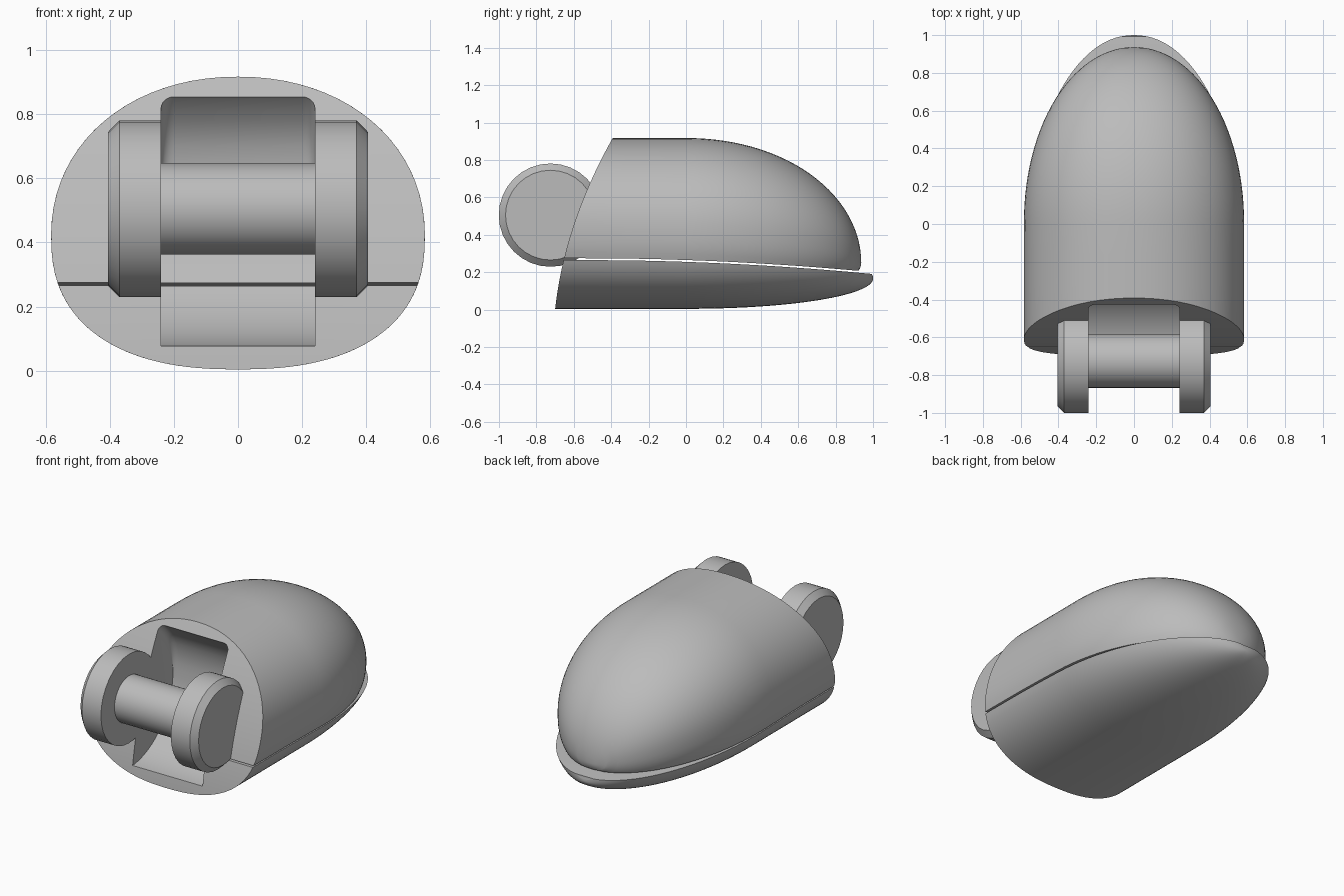
import bpy, bmesh, math

if "Cube" in bpy.data.objects:
    bpy.data.objects.remove(bpy.data.objects["Cube"])

grey = bpy.data.materials.new("plain_grey")
grey.diffuse_color = (0.5, 0.5, 0.5, 1)
grey.use_nodes = True
grey.node_tree.nodes["Principled BSDF"].inputs["Base Color"].default_value = grey.diffuse_color
AY, AZ = -0.725, 0.505            # hinge axis


def add_object(name, bm):
    bmesh.ops.remove_doubles(bm, verts=bm.verts, dist=1e-4)
    bmesh.ops.recalc_face_normals(bm, faces=bm.faces)
    mesh = bpy.data.meshes.new(name)
    bm.to_mesh(mesh)
    bm.free()
    mesh.materials.append(grey)
    ob = bpy.data.objects.new(name, mesh)
    bpy.context.collection.objects.link(ob)
    return ob


def smooth(ob, deg=30):
    bpy.ops.object.select_all(action='DESELECT')
    ob.select_set(True)
    bpy.context.view_layer.objects.active = ob
    bpy.ops.object.shade_smooth_by_angle(angle=math.radians(deg))


def loft(name, rings, strip_start=False):
    bm = bmesh.new()
    rows = [[bm.verts.new(p) for p in r] for r in rings]
    n = len(rows[0])
    for a, b in zip(rows, rows[1:]):
        for i in range(n):
            j = (i + 1) % n
            bm.faces.new((a[i], a[j], b[j], b[i]))
    if strip_start:               # curved front closed by horizontal strips
        r = rows[0]
        for i in range(n // 2):
            f = [r[i], r[i + 1], r[n - 2 - i], r[n - 1 - i]]
            if f[1] is f[2]:
                f.pop(2)
            bm.faces.new(f)
    else:
        bm.faces.new(rows[0])
        bm.faces.new(rows[-1])
    return add_object(name, bm)


def front(z):
    return -0.70 + 0.109 * z + 0.2475 * z * z


def seam(y):
    return 0.26 - 0.035 * y - 0.03 * y * y


def shell(name, upper):
    tip = 0.937 if upper else 1.0
    tip_z = 0.25 if upper else 0.165
    N, rings = 49, []
    ys = [None, -0.32, -0.16] + [tip * math.sin(math.pi / 2 * k / 28) for k in range(29)]
    for y in ys:
        yy = -0.66 if y is None else y
        f = math.sqrt(max(0, 1 - (max(yy, 0) / tip) ** 2.05))
        w = 0.583 * f
        zc = tip_z + (0.42 - tip_z) * f
        zt = tip_z + (0.917 - tip_z) * f
        zb = tip_z + (0.004 - tip_z) * f
        s = seam(yy) + (0.005 if upper else -0.005)
        r = min(1, max(0, (zc - s) / max(zc - zb, 1e-6)))
        t0 = math.asin(r ** 1.2)
        a, b = (-t0, math.pi + t0) if upper else (math.pi + t0, 2 * math.pi - t0)
        ring = []
        for i in range(N):
            t = a + (b - a) * i / (N - 1)
            c, sn = math.cos(t), math.sin(t)
            e = 2 / 2.1 if sn > 0 else 2 / 2.4
            x = math.copysign(w * abs(c) ** e, c)
            z = zc + (zt - zc) * sn ** e if sn > 0 else zc - (zc - zb) * abs(sn) ** e
            ring.append((x, front(z) if y is None else y, z))
        rings.append(ring)
    return loft(name, rings, True)


# Round pocket around the hinge, with filleted upper corners
steps = [(0.24 - 0.04 * (1 - math.cos(a)), 0.04 * (1 - math.sin(a)))
         for a in [math.pi / 2 * k / 6 for k in range(7)]]
steps = [(-x, d) for x, d in steps] + [(x, d) for x, d in reversed(steps)]
rings = []
for x, d in steps:
    ring = []
    for k in range(64):
        a = 2 * math.pi * (k + 0.5) / 64
        up = min(1, max(0, math.sin(a) * 2))
        R = 0.43 + 0.03 * up - d * up
        ring.append((x, AY + R * math.cos(a), AZ + R * math.sin(a)))
    rings.append(ring)
pocket = loft("pocket_cutter", rings)

# Upper cover and lower pad, each with the pocket cut out
for name, upper in (("upper_cover", True), ("lower_pad", False)):
    ob = shell(name, upper)
    mod = ob.modifiers.new("pocket", 'BOOLEAN')
    mod.operation, mod.solver, mod.object = 'DIFFERENCE', 'EXACT', pocket
    bpy.context.view_layer.objects.active = ob
    bpy.ops.object.modifier_apply(modifier=mod.name)
    smooth(ob)
bpy.data.objects.remove(pocket)


def lathe(name, profile, sides):
    return loft(name, [[(x, AY + r * math.cos(2 * math.pi * k / sides),
                         AZ + r * math.sin(2 * math.pi * k / sides))
                        for k in range(sides)] for x, r in profile])


# Hinge discs with chamfered outer rims, and the axle between them
for side, sx in (("left", -1), ("right", 1)):
    smooth(lathe("hinge_disc_" + side,
                 [(sx * 0.24, 0.276), (sx * 0.37, 0.276), (sx * 0.405, 0.24)], 32))
smooth(lathe("hinge_axle", [(-0.25, 0.143), (0.25, 0.143)], 32))
